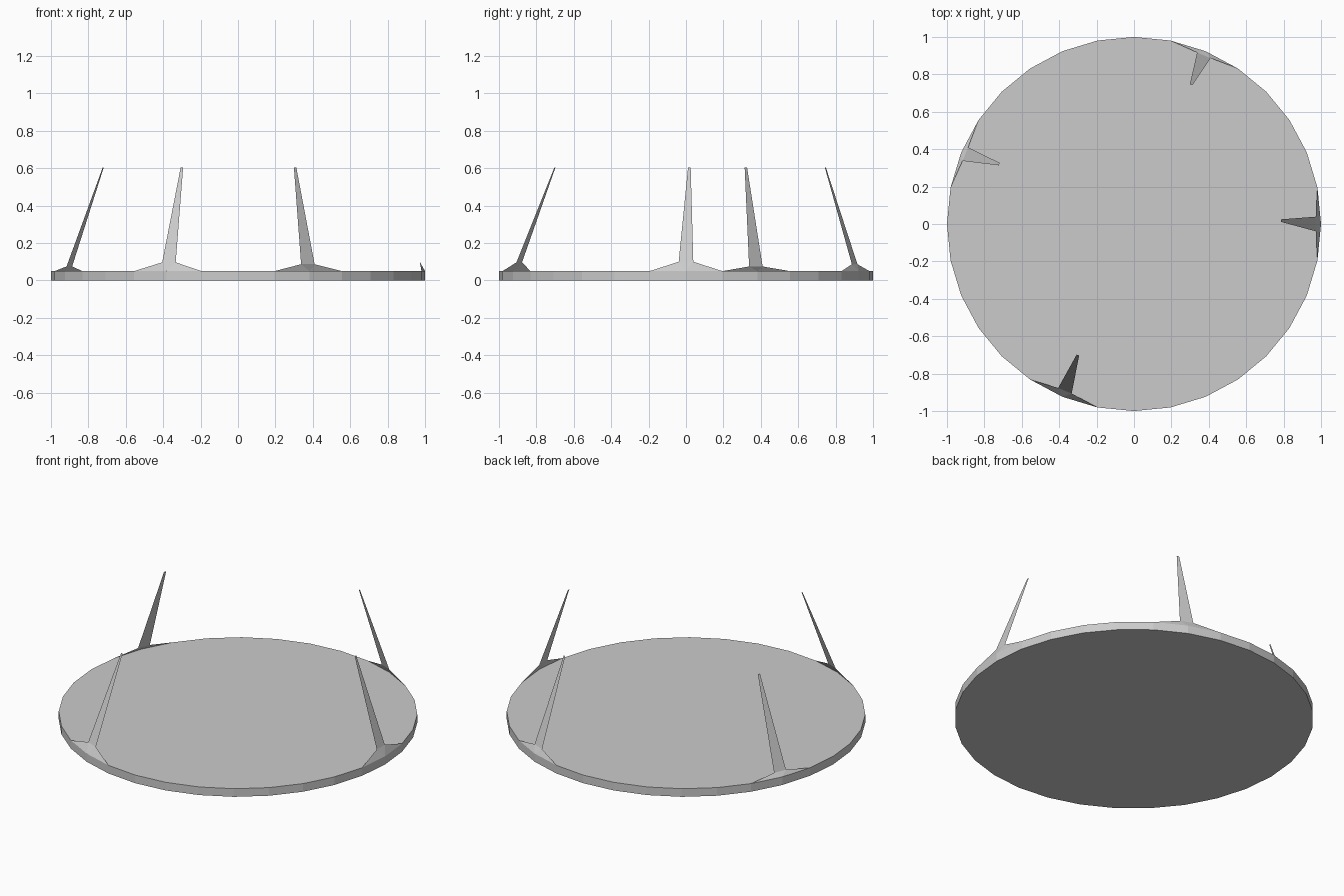
import bpy, bmesh
from math import sin, cos, radians

if "Cube" in bpy.data.objects:
    bpy.data.objects.remove(bpy.data.objects["Cube"])

SIDES, HEIGHT = 32, 0.05


def make_object(name, bm):
    mesh = bpy.data.meshes.new(name)
    bm.to_mesh(mesh)
    bm.free()
    obj = bpy.data.objects.new(name, mesh)
    bpy.context.collection.objects.link(obj)
    return obj


# Thin 32-sided round plate
bm = bmesh.new()
ring = [bm.verts.new((cos(radians(360 / SIDES * i)), sin(radians(360 / SIDES * i)), 0))
        for i in range(SIDES)]
base = bm.faces.new(ring)
ext = bmesh.ops.extrude_face_region(bm, geom=[base], use_keep_orig=True)
top = [v for v in ext["geom"] if isinstance(v, bmesh.types.BMVert)]
bmesh.ops.translate(bm, verts=top, vec=(0, 0, HEIGHT))
bmesh.ops.recalc_face_normals(bm, faces=bm.faces)
make_object("round_plate", bm)


# Thin spike rising from two rim edges: points are (radius, sideways, height)
def spike(name, angle, shoulder_r, shoulder_z, tip_r, tip_t):
    ca, sa = cos(radians(angle)), sin(radians(angle))
    step = radians(360 / SIDES)
    local = [(cos(step), -sin(step), HEIGHT), (1, 0, HEIGHT), (cos(step), sin(step), HEIGHT),
             (shoulder_r, 0.039, shoulder_z), (shoulder_r, -0.039, shoulder_z),
             (tip_r, tip_t + 0.007, 0.605), (tip_r, tip_t - 0.007, 0.605)]
    bm = bmesh.new()
    v = [bm.verts.new((r * ca - t * sa, r * sa + t * ca, z)) for r, t, z in local]
    for f in ((0, 1, 4), (1, 2, 3), (1, 3, 4), (4, 3, 5, 6)):
        bm.faces.new([v[i] for i in f])
    make_object(name, bm)


spike("right_spike", 0, 0.972, 0.1, 0.787, 0.018)
spike("back_spike", 67.5, 0.976, 0.087, 0.805, 0.003)
spike("left_spike", 157.5, 0.976, 0.075, 0.788, -0.02)
spike("front_spike", 247.5, 0.965, 0.097, 0.762, -0.009)
